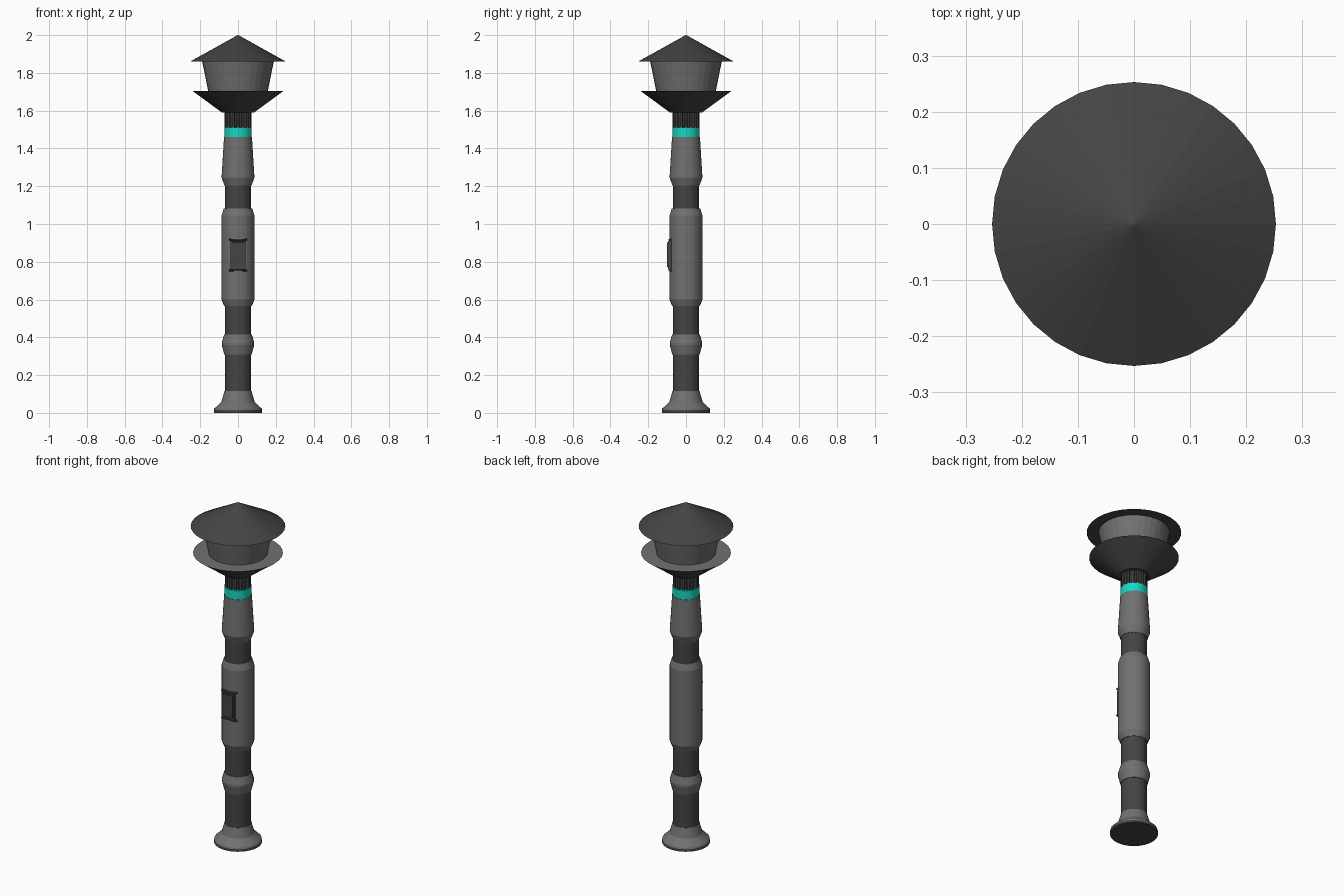
import bpy, bmesh, math

if "Cube" in bpy.data.objects:
    bpy.data.objects.remove(bpy.data.objects["Cube"])

SEG = 32


def material(name, r, g, b):
    m = bpy.data.materials.new(name)
    m.diffuse_color = (r, g, b, 1)
    m.use_nodes = True
    m.node_tree.nodes["Principled BSDF"].inputs["Base Color"].default_value = m.diffuse_color
    return m


LIGHT = material("mid grey metal", 0.165, 0.165, 0.165)
DARK = material("dark grey metal", 0.058, 0.058, 0.058)
TEAL = material("teal glow", 0.008, 0.68, 0.55)


def finish(name, bm, *mats):
    bmesh.ops.recalc_face_normals(bm, faces=bm.faces)
    me = bpy.data.meshes.new(name)
    bm.to_mesh(me)
    bm.free()
    ob = bpy.data.objects.new(name, me)
    bpy.context.collection.objects.link(ob)
    for m in mats:
        me.materials.append(m)
    return ob


def loft(bm, rings):
    """Skin closed rings of points and cap both ends."""
    rows = [[bm.verts.new(p) for p in ring] for ring in rings]
    for a, b in zip(rows, rows[1:]):
        n = len(a)
        for i in range(n):
            j = (i + 1) % n
            bm.faces.new((a[i], a[j], b[j], b[i]))
    bm.faces.new(rows[0])
    bm.faces.new(rows[-1])


def lathe(name, profile, *mats):
    """Turned part from (radius, height) pairs."""
    bm = bmesh.new()
    loft(bm, [[(r * math.cos(t * math.tau / SEG), r * math.sin(t * math.tau / SEG), z)
               for t in range(SEG)] for r, z in profile])
    return finish(name, bm, *mats)


# Post: dark core with lighter sleeves
lathe("post_core", [(0.070, 0.10), (0.070, 1.22)], DARK)
lathe("foot_plate", [(0.128, 0), (0.128, 0.014)], DARK)
lathe("foot", [(0.128, 0.014), (0.126, 0.022), (0.088, 0.058), (0.072, 0.115)], LIGHT)
lathe("lower_ring", [(0.073, 0.31), (0.086, 0.36), (0.086, 0.372), (0.073, 0.415)], LIGHT)
lathe("middle_sleeve", [(0.073, 0.565), (0.087, 0.60), (0.087, 1.045), (0.075, 1.083)], LIGHT)
lathe("upper_sleeve", [(0.072, 1.205), (0.087, 1.245), (0.074, 1.46)], LIGHT)
lathe("glow_band", [(0.072, 1.46), (0.072, 1.512)], TEAL)

# Fluted neck: square ribs around a core
ribs = 16
outline = []
for i in range(ribs):
    for r, f in ((0.058, 0.0), (0.071, 0.08), (0.071, 0.52), (0.058, 0.6)):
        a = (i + f - 0.3) * math.tau / ribs
        outline.append((r * math.cos(a), r * math.sin(a)))
bm = bmesh.new()
loft(bm, [[(x, y, z) for x, y in outline] for z in (1.51, 1.60)])
finish("fluted_neck", bm, DARK)

# Lamp head: dish with light upper face, tapered lantern, conical roof
dish = lathe("dish", [(0.085, 1.59), (0.240, 1.704)], DARK, LIGHT)
for p in dish.data.polygons:
    if p.normal.z > 0.9:
        p.material_index = 1
lathe("lantern", [(0.157, 1.70), (0.190, 1.862)], LIGHT)
lathe("roof", [(0.253, 1.86), (0.002, 2.0)], DARK)


# Front hatch: tapered block, flanges and raised door
def block(name, w, z0, z1, y_back, y_front, bevel, mat):
    bm = bmesh.new()
    rings = []
    for y, d in ((y_back, 0), (y_front, bevel)):
        rings.append([(-w, y, z0 + d), (w, y, z0 + d), (w, y, z1 - d), (-w, y, z1 - d)])
    loft(bm, rings)
    return finish(name, bm, mat)


block("hatch_body", 0.039, 0.752, 0.918, -0.070, -0.094, 0.008, DARK)
block("hatch_door", 0.033, 0.770, 0.905, -0.090, -0.100, 0.003, DARK)
block("hatch_sill", 0.047, 0.748, 0.760, -0.070, -0.092, 0.003, DARK)
block("hatch_lintel", 0.047, 0.911, 0.923, -0.070, -0.092, 0.003, DARK)
